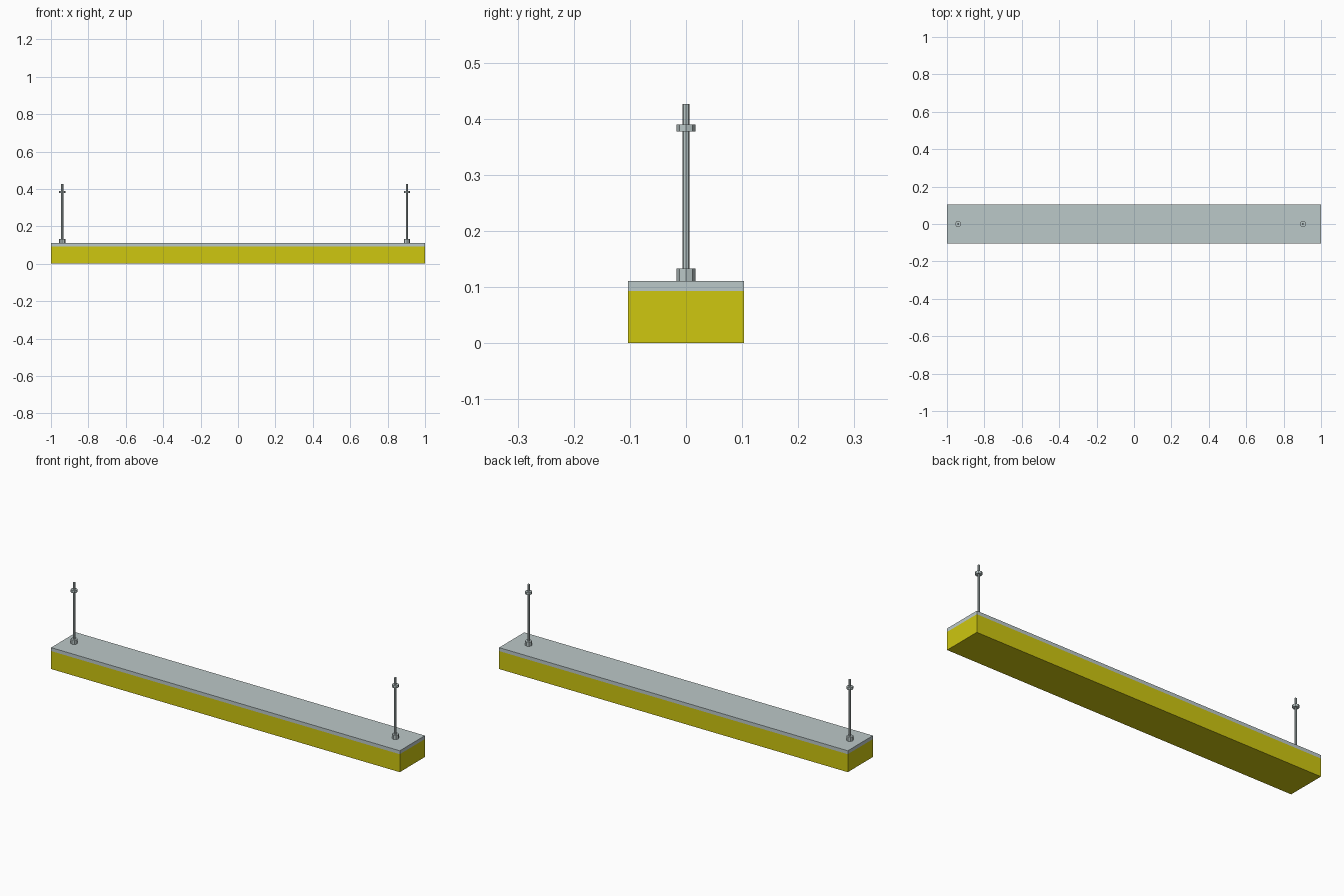
import bpy

cube = bpy.data.objects.get("Cube")
if cube:
    bpy.data.objects.remove(cube, do_unlink=True)


def material(name, color):
    mat = bpy.data.materials.new(name)
    mat.use_nodes = True
    mat.diffuse_color = color
    mat.node_tree.nodes["Principled BSDF"].inputs["Base Color"].default_value = color
    return mat


yellow = material("yellow", (0.62, 0.57, 0.005, 1))
steel = material("pale steel", (0.50, 0.58, 0.58, 1))


def box(name, size_x, size_y, z0, z1, mat):
    bpy.ops.mesh.primitive_cube_add(size=1, location=(0, 0, (z0 + z1) / 2))
    obj = bpy.context.object
    obj.name = name
    obj.scale = (size_x, size_y, z1 - z0)
    bpy.ops.object.transform_apply(location=False, rotation=False)
    obj.data.materials.append(mat)


def prism(name, x, radius, z0, z1, sides):
    bpy.ops.mesh.primitive_cylinder_add(vertices=sides, radius=radius, depth=z1 - z0,
                                        location=(x, 0, (z0 + z1) / 2))
    obj = bpy.context.object
    obj.name = name
    obj.data.materials.append(steel)


# Beam body with its steel cover plate
box("beam", 2, 0.206, 0, 0.093, yellow)
box("cover_plate", 2, 0.206, 0.093, 0.111, steel)

# Hanger rods with a coupling at the foot and a nut near the top
for side, x in (("right", -0.94), ("left", 0.903)):
    prism(side + "_rod", x, 0.006, 0.111, 0.426, 8)
    prism(side + "_coupling", x, 0.0165, 0.111, 0.133, 8)
    prism(side + "_nut", x, 0.0165, 0.377, 0.390, 8)
